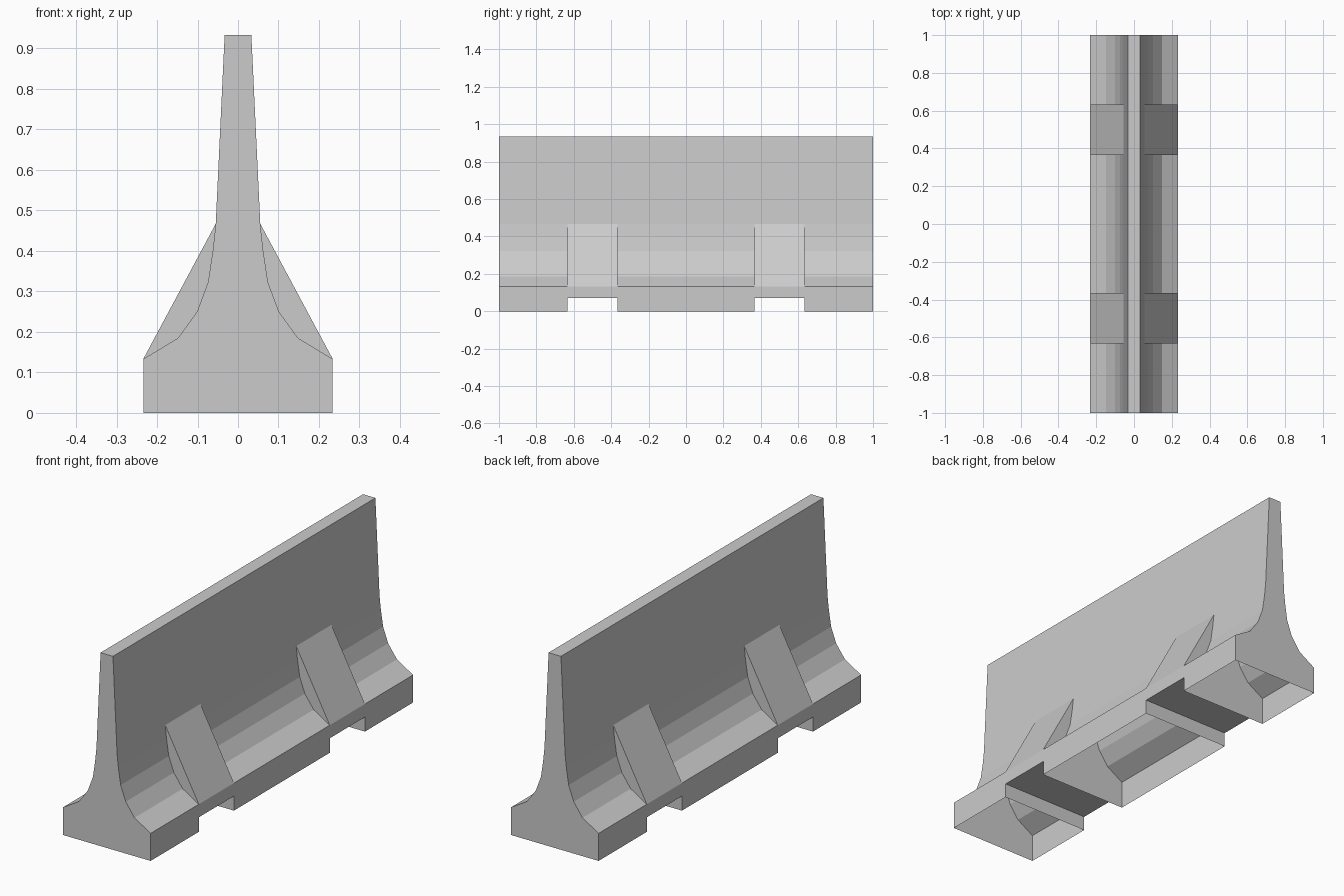
import bpy
import bmesh

cube = bpy.data.objects.get("Cube")
if cube:
    bpy.data.objects.remove(cube)

concrete = bpy.data.materials.new("grey concrete")
concrete.use_nodes = True
grey = (0.6, 0.6, 0.6, 1)
concrete.diffuse_color = grey
concrete.node_tree.nodes["Principled BSDF"].inputs["Base Color"].default_value = grey

# Half profiles as (x, z), from the bottom up
BASE = [(0.234, 0), (0.234, 0.133)]
FLARE = [(0.148, 0.185), (0.101, 0.25), (0.074, 0.323), (0.062, 0.402)]
WALL = [(0.055, 0.467), (0.033, 0.933)]
NOTCH_Z = 0.07
RIB_IN, RIB_OUT = 0.365, 0.633


def extrude(name, half, y0, y1, skip=(), caps=()):
    """Extrude a mirrored half profile along y; skip lists open sides, caps the closed ends."""
    outline = half + [(-x, z) for x, z in reversed(half)]
    n = len(outline)
    bm = bmesh.new()
    rings = [[bm.verts.new((x, y, z)) for x, z in outline] for y in (y0, y1)]
    a, b = rings
    for i in range(n):
        j = (i + 1) % n
        side = "bottom" if i == n - 1 else "top" if i == n // 2 - 1 else "side"
        if side not in skip:
            bm.faces.new((a[i], b[i], b[j], a[j]))
    if "start" in caps:
        bm.faces.new(a)
    if "end" in caps:
        bm.faces.new(b[::-1])
    mesh = bpy.data.meshes.new(name)
    bm.to_mesh(mesh)
    bm.free()
    mesh.materials.append(concrete)
    obj = bpy.data.objects.new(name, mesh)
    bpy.context.collection.objects.link(obj)
    return obj


# Flared hollow sections, open underneath, closed at the outer ends
full = BASE + FLARE + WALL
extrude("front_section", full, -1, -RIB_OUT, ["bottom"], ["start"])
extrude("middle_section", full, -RIB_IN, RIB_IN, ["bottom"])
extrude("back_section", full, RIB_OUT, 1, ["bottom"], ["end"])

# Braces above the lifting notches, with the upright wall over them
brace = [(0.234, NOTCH_Z), BASE[1], WALL[0]]
for label, y0, y1 in (("front", -RIB_OUT, -RIB_IN), ("back", RIB_IN, RIB_OUT)):
    extrude(label + "_brace", brace, y0, y1, ["top"], ["start", "end"])
    extrude(label + "_upright", WALL, y0, y1, ["bottom"])

# Cross walls at the sides of the notches
foot = [(0.234, 0), (0.234, NOTCH_Z)]
for label, y, end in (("front_outer", -RIB_OUT, "end"), ("front_inner", -RIB_IN, "start"),
                      ("back_inner", RIB_IN, "end"), ("back_outer", RIB_OUT, "start")):
    extrude(label + "_notch_wall", foot, y, y, ["bottom", "top", "side"], [end])
